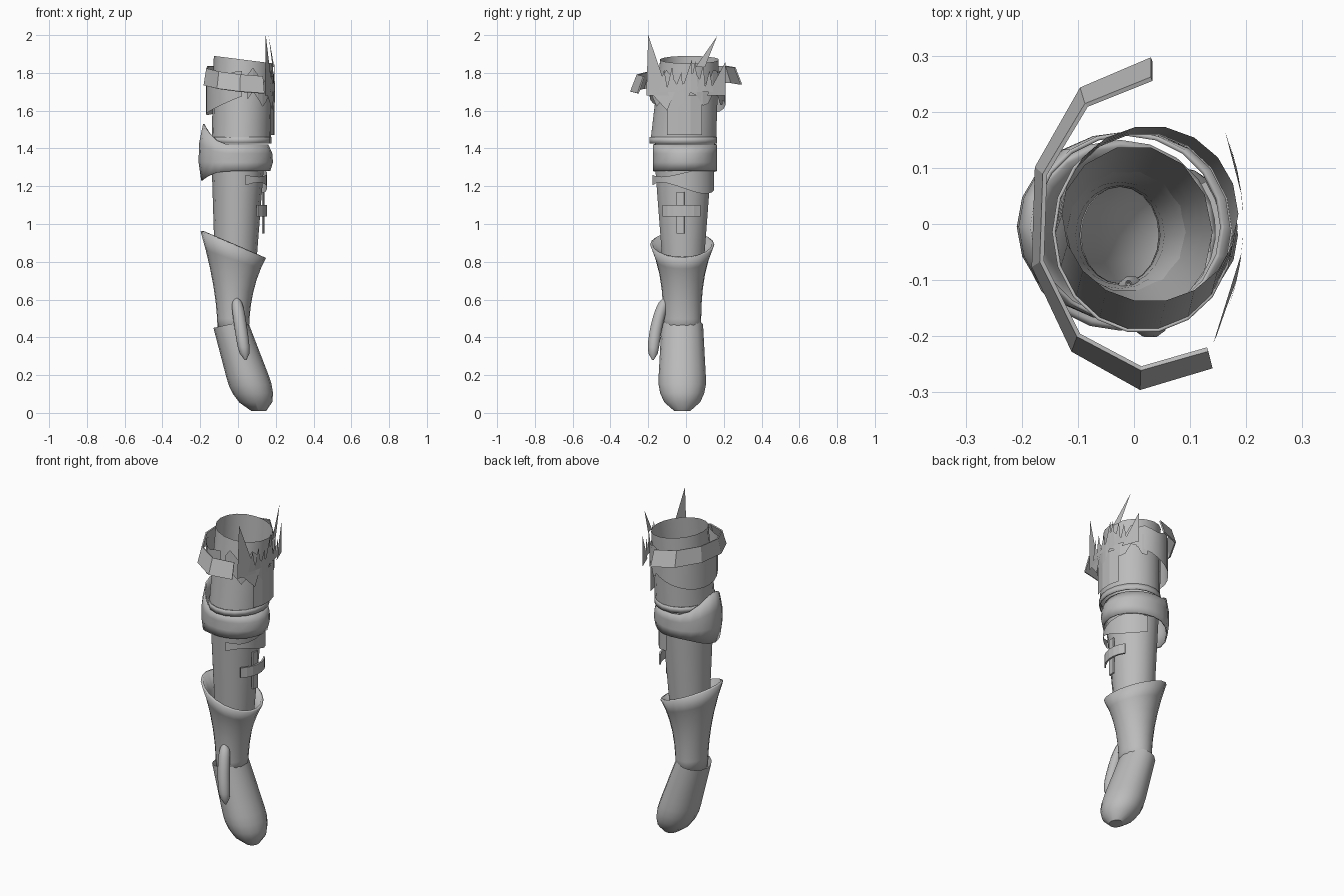
import bpy
import random
from math import cos, sin, pi, radians, sqrt

cube = bpy.data.objects.get("Cube")
if cube:
    bpy.data.objects.remove(cube, do_unlink=True)

grey = bpy.data.materials.new("plain grey")
grey.use_nodes = True
colour = (0.5, 0.5, 0.5, 1)
grey.diffuse_color = colour
grey.node_tree.nodes["Principled BSDF"].inputs["Base Color"].default_value = colour


def build(name, verts, faces, thickness=0, smooth=False):
    mesh = bpy.data.meshes.new(name)
    mesh.from_pydata(verts, [], faces)
    mesh.materials.append(grey)
    mesh.update()
    part = bpy.data.objects.new(name, mesh)
    bpy.context.collection.objects.link(part)
    if smooth:
        bpy.ops.object.select_all(action='DESELECT')
        part.select_set(True)
        bpy.context.view_layer.objects.active = part
        bpy.ops.object.shade_smooth_by_angle(angle=radians(40))
    if thickness:
        shell = part.modifiers.new("thickness", 'SOLIDIFY')
        shell.thickness = thickness
        shell.offset = -1


def level(t, angle):
    return 0


def tube(name, low, high, shape, steps=1, sides=16, arc=None, lift=level,
         cap=False, thickness=0, smooth=True):
    """Loft ellipses upward; shape(t) gives centre x, centre y, radius x, radius y."""
    start, end = arc if arc else (0, 360)
    columns = sides + 1 if arc else sides
    verts, faces = [], []
    for step in range(steps + 1):
        t = step / steps
        centre_x, centre_y, radius_x, radius_y = shape(t)
        for column in range(columns):
            angle = radians(start + (end - start) * column / sides)
            verts.append((centre_x + radius_x * cos(angle),
                          centre_y + radius_y * sin(angle),
                          low + (high - low) * t + lift(t, angle)))
    for step in range(steps):
        row, above = step * columns, (step + 1) * columns
        for column in range(sides):
            beside = (column + 1) % columns
            faces.append((row + column, row + beside, above + beside, above + column))
    if cap:
        faces.append(tuple(reversed(range(columns))))
    build(name, verts, faces, thickness, smooth)


def straight(centre_x, centre_y, radius_x, radius_y):
    return lambda t: (centre_x, centre_y, radius_x, radius_y)


# Mitten hand: a domed tip that leans towards the wrist
def hand_shape(t):
    dome = sqrt(1 - max(0, 0.95 - t * 2.5) ** 2)
    return (0.11 - 0.15 * t, -0.02, dome * (0.125 - 0.035 * t), dome * (0.135 - 0.025 * t))


def hand_lift(t, angle):
    return 0.02 * t * cos(angle)


tube("hand", 0.01, 0.47, hand_shape, steps=10, lift=hand_lift, cap=True)


# Thumb: a slim curved capsule
def thumb_shape(t):
    radius = 0.033 * sqrt(1.02 - (2 * t - 1) ** 4)
    return (0.04 - 0.05 * t, -0.175 + 0.07 * t * t, radius, radius)


tube("thumb", 0.28, 0.62, thumb_shape, steps=10, sides=10, cap=True)


# Gauntlet cuff: flares upward, with a slanted rim
def cuff_shape(t):
    return (-0.025, -0.02, 0.083 + 0.09 * t * t, 0.1 + 0.07 * t ** 3)


def cuff_lift(t, angle):
    return -0.07 * t * t * cos(angle)


tube("gauntlet_cuff", 0.42, 0.89, cuff_shape, steps=6, sides=20,
     lift=cuff_lift, thickness=0.014)


# Forearm sleeve
def forearm_shape(t):
    return (-0.015 * (1 - t), -0.015, 0.105 + 0.035 * t, 0.105 + 0.05 * t)


tube("forearm", 0.7, 1.34, forearm_shape, steps=3, sides=14)

# Forearm strap and its hanging tab
strap_shape = straight(0.007, -0.012, 0.148, 0.153)
tube("forearm_strap", 1.04, 1.1, strap_shape, sides=6, arc=(-48, 35),
     thickness=0.01, smooth=False)
tube("strap_tab", 0.95, 1.17, straight(0, -0.015, 0.14, 0.145), arc=(-14, 2), sides=1,
     thickness=0.01, smooth=False)


# Loose wrap below the elbow
def wrap_lift(t, angle):
    return (0.05 * t - 0.03) * sin(angle * 2)


tube("lower_wrap", 1.19, 1.27, straight(0, -0.015, 0.155, 0.167), sides=10,
     arc=(-75, 80), lift=wrap_lift)


# Elbow guard: a band that widens to a point on the elbow side
def guard_shape(t):
    return (-0.012, -0.005, 0.183 + 0.02 * sin(pi * t) - 0.01 * t, 0.17)


def guard_lift(t, angle):
    return (0.16 * t - 0.05) * max(0, -cos(angle)) ** 3


tube("elbow_guard", 1.28, 1.42, guard_shape, steps=3, sides=20,
     lift=guard_lift, thickness=0.008)


# Upper arm sleeve: open at the top
def sleeve_shape(t):
    return (0.017 + 0.012 * t, -0.015 + 0.033 * t, 0.157, 0.177 - 0.02 * t)


def sleeve_lift(t, angle):
    return -0.02 * t * cos(angle)


tube("upper_sleeve", 1.43, 1.87, sleeve_shape, steps=4, sides=18, lift=sleeve_lift)
tube("sleeve_hem", 1.425, 1.46, straight(0.016, -0.014, 0.162, 0.181), sides=18,
     thickness=0.006)


# Torn outer layer on the elbow side
def torn_lift(t, angle):
    return (1 - t) * (0.07 * cos(angle) - 0.02 * sin(angle)) + 0.012 * t * sin(angle * 7)


tube("torn_layer", 1.65, 1.8, straight(0.005, 0.008, 0.175, 0.2), arc=(50, 275),
     lift=torn_lift)


# Angular shoulder strap with loose ends
def shoulder_shape(t):
    return (0.03, 0, 0.22 - 0.015 * t, 0.297 - 0.035 * t)


def shoulder_lift(t, angle):
    return 0.02 * sin(angle) - 0.02 * cos(angle)


tube("shoulder_strap", 1.72, 1.81, shoulder_shape, sides=6, arc=(90, 300),
     lift=shoulder_lift, thickness=0.008, smooth=False)


# Torn panels on the inner side
def ragged_lift(t, angle):
    return 0.04 * sin(angle * 9) + 0.03 * t * abs(sin(angle))


inner_shape = straight(0.02, 0, 0.175, 0.2)
tube("torn_panel", 1.66, 1.76, inner_shape, arc=(-80, 75), lift=ragged_lift, smooth=False)
tube("torn_flap", 1.47, 1.68, inner_shape, sides=3, arc=(-30, 25), smooth=False)


# Pointed shards, wrapped round the sleeve
def shard(name, bottom, top, base_y, tip_y, width):
    corners = [(base_y - width / 2, bottom), (base_y + width / 2, bottom), (tip_y, top)]
    build(name, [(0.195 - 1.2 * y * y, y, z) for y, z in corners], [(0, 1, 2)])


shard("tall_front_shard", 1.68, 2, base_y=-0.15, tip_y=-0.2, width=0.12)
shard("front_hanging_shard", 1.72, 1.6, base_y=-0.13, tip_y=-0.1, width=0.16)
shard("tall_back_shard", 1.83, 1.995, base_y=0.075, tip_y=0.165, width=0.05)
shard("back_shard", 1.68, 1.86, base_y=0.16, tip_y=0.21, width=0.1)

# Frayed teeth along the inner side
random.seed(4)
for tooth in range(7):
    base = -0.12 + 0.04 * tooth
    shard(f"frayed_tooth_{tooth + 1}", 1.7, 1.8 + random.uniform(0, 0.08),
          base_y=base, tip_y=base + random.uniform(0, 0.04), width=0.05)
